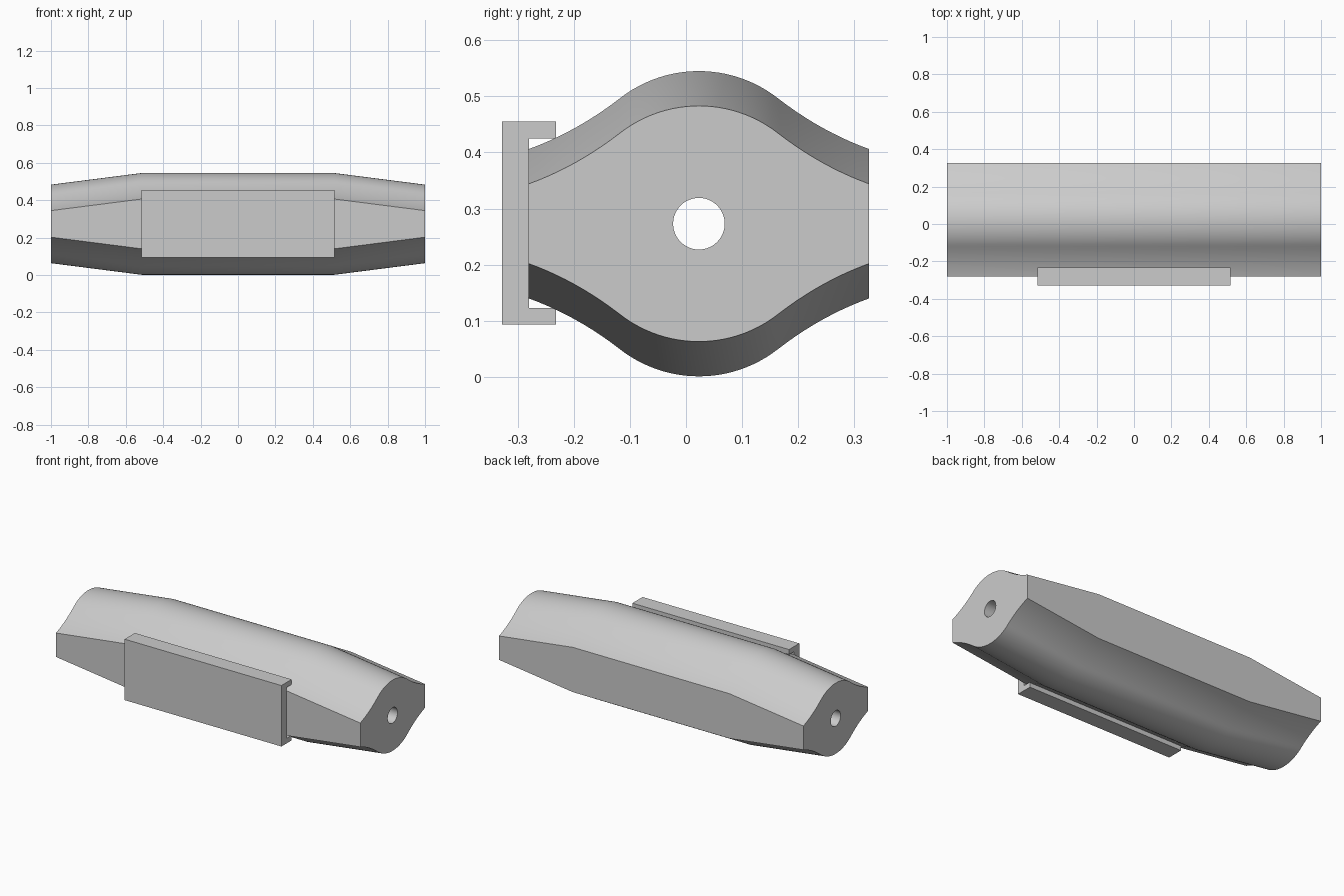
import bpy
import bmesh
from math import cos, sin, pi, sqrt
from mathutils import Vector

if "Cube" in bpy.data.objects:
    bpy.data.objects.remove(bpy.data.objects["Cube"])

grey = bpy.data.materials.new("plain_grey")
grey.use_nodes = True
colour = (0.6, 0.6, 0.6, 1)
grey.diffuse_color = colour
grey.node_tree.nodes["Principled BSDF"].inputs["Base Color"].default_value = colour

CY, CZ = 0.023, 0.273      # axis of the body
HALF_LENGTH, HALF_PLATE = 1.0, 0.515
TAPER = 0.062              # drop of the profile at each end


def finish(name, bm):
    bmesh.ops.recalc_face_normals(bm, faces=bm.faces)
    mesh = bpy.data.meshes.new(name)
    bm.to_mesh(mesh)
    bm.free()
    mesh.materials.append(grey)
    obj = bpy.data.objects.new(name, mesh)
    bpy.context.collection.objects.link(obj)
    return obj


def half_profile():
    """Crown arc flowing into a concave flank: (offset, height) pairs."""
    radius, join = 0.229, 0.143
    pts = []
    for i in range(13):
        t = join * i / 12
        pts.append((t, 0.272 - radius + sqrt(radius ** 2 - t ** 2)))
    a, b, c = Vector(pts[-1]), Vector((0.219, 0.1635)), Vector((0.3035, 0.133))
    for i in range(1, 11):
        s = i / 10
        pts.append(tuple(a * (1 - s) ** 2 + b * 2 * s * (1 - s) + c * s * s))
    return pts


def loft(bm, rings):
    """Join closed rings of points with quads; return the vertex rings."""
    loops = [[bm.verts.new(p) for p in ring] for ring in rings]
    for lo, hi in zip(loops, loops[1:]):
        for i in range(len(lo)):
            j = (i + 1) % len(lo)
            bm.faces.new((lo[i], lo[j], hi[j], hi[i]))
    return loops


def ring_edges(bm, ring):
    return [bm.edges.get((ring[i - 1], ring[i])) for i in range(len(ring))]


# Body: lofted double-curved section with tapered ends and a bore
half = half_profile()
top = [(-t, h) for t, h in reversed(half)] + half[1:]
sections = []
for x in (-HALF_LENGTH, -HALF_PLATE, HALF_PLATE, HALF_LENGTH):
    drop = TAPER if abs(x) == HALF_LENGTH else 0
    upper = [(x, CY + t, CZ + h - drop) for t, h in top]
    lower = [(x, CY + t, CZ - h + drop) for t, h in reversed(top)]
    sections.append(upper + lower)
bore = [[(x, CY + 0.046 * cos(2 * pi * i / 48), CZ + 0.046 * sin(2 * pi * i / 48))
         for i in range(48)] for x in (-HALF_LENGTH, HALF_LENGTH)]

bm = bmesh.new()
shell = loft(bm, sections)
tunnel = loft(bm, bore)
for end in (0, -1):
    rim = ring_edges(bm, shell[end]) + ring_edges(bm, tunnel[end])
    bmesh.ops.triangle_fill(bm, edges=rim, use_beauty=True)
body = finish("body", bm)

bpy.ops.object.select_all(action="DESELECT")
body.select_set(True)
bpy.context.view_layer.objects.active = body
bpy.ops.object.shade_smooth_by_angle(angle=0.4)

# Front plate: shallow channel with a lip along its top and bottom edges
back, inner, lip = -0.328, -0.28, -0.232
low, high, thick = 0.093, 0.455, 0.03
channel = [(back, low), (lip, low), (lip, low + thick), (inner, low + thick),
           (inner, high - thick), (lip, high - thick), (lip, high), (back, high)]
bm = bmesh.new()
ends = loft(bm, [[(x, y, z) for y, z in channel] for x in (-HALF_PLATE, HALF_PLATE)])
for ring in ends:
    bm.faces.new(ring)
finish("front_plate", bm)
